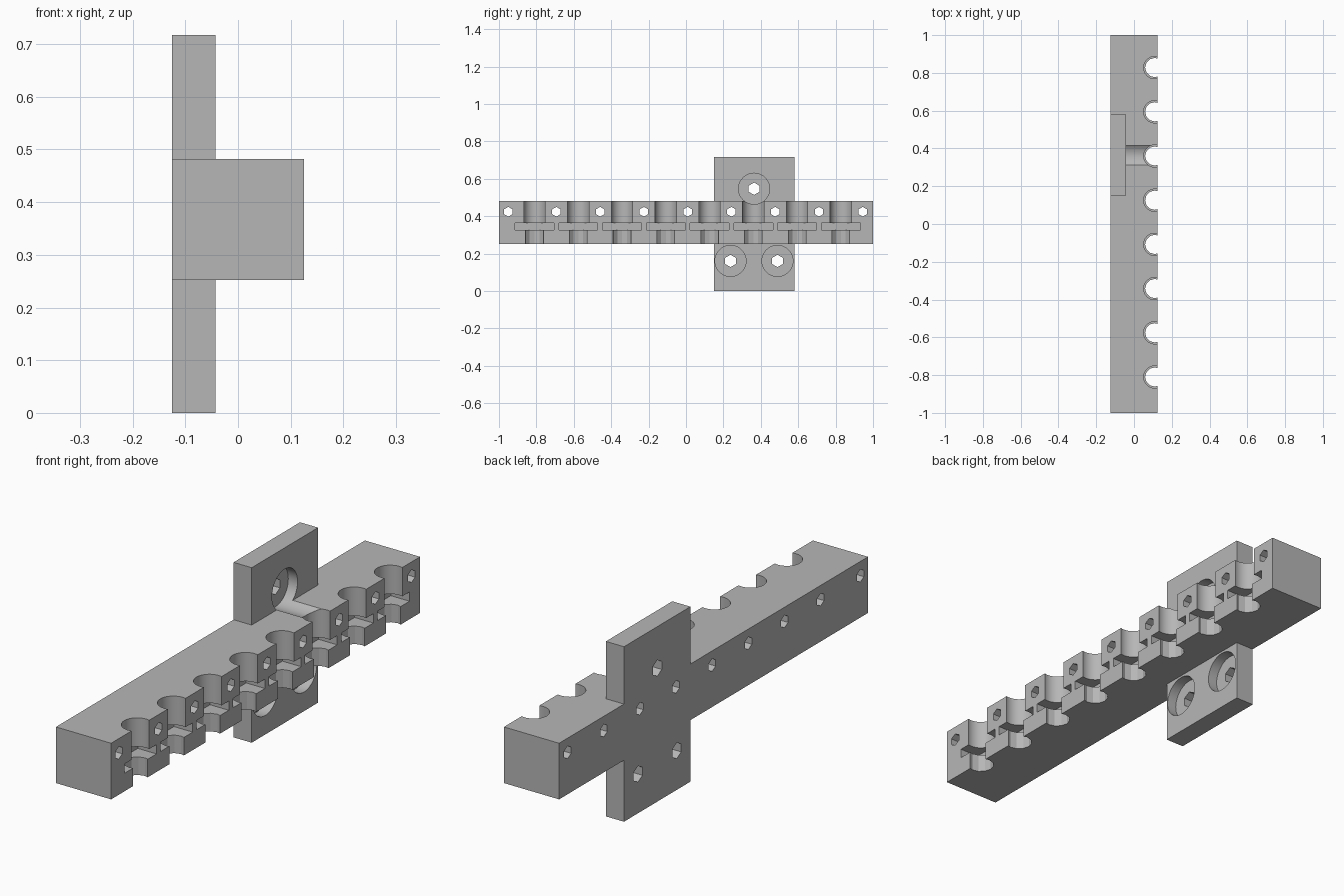
import bpy, bmesh, math
from mathutils import Matrix, Vector

cube = bpy.data.objects.get("Cube")
if cube:
    bpy.data.objects.remove(cube, do_unlink=True)

grey = bpy.data.materials.new("plain grey")
grey.use_nodes = True
grey.diffuse_color = (0.47, 0.47, 0.47, 1)
grey.node_tree.nodes["Principled BSDF"].inputs["Base Color"].default_value = (0.47, 0.47, 0.47, 1)


def box(bm, lo, hi):
    lo, hi = Vector(lo), Vector(hi)
    mat = Matrix.Translation((lo + hi) / 2) @ Matrix.Diagonal((*(hi - lo), 1))
    bmesh.ops.create_cube(bm, size=1, matrix=mat)


def cylinder(bm, centre, radius, length, sides, along_x=False):
    turn = Matrix.Identity(4)
    if along_x:
        turn = Matrix.Rotation(math.pi / 2, 4, "X") @ Matrix.Rotation(math.pi / 2, 4, "Y")
    bmesh.ops.create_cone(bm, cap_ends=True, segments=sides, radius1=radius, radius2=radius,
                          depth=length, matrix=Matrix.Translation(centre) @ turn)


def finish(bm, name):
    mesh = bpy.data.meshes.new(name)
    bm.to_mesh(mesh)
    bm.free()
    mesh.materials.append(grey)
    obj = bpy.data.objects.new(name, mesh)
    bpy.context.collection.objects.link(obj)
    return obj


def combine(target, tool, operation):
    tool.hide_render = True
    mod = target.modifiers.new(tool.name, "BOOLEAN")
    mod.operation, mod.object, mod.solver = operation, tool, "EXACT"
    bpy.context.view_layer.objects.active = target
    bpy.ops.object.modifier_apply(modifier=mod.name)
    bpy.data.objects.remove(tool, do_unlink=True)


# Long bar joined to the upright mounting plate
bm = bmesh.new()
box(bm, (-0.125, -1, 0.252), (0.125, 1, 0.482))
bar = finish(bm, "holder_bar")
bm = bmesh.new()
box(bm, (-0.125, 0.15, 0), (-0.043, 0.58, 0.717))
combine(bar, finish(bm, "mounting_plate"), "UNION")

# Row of sockets: round top, wide flat slot, narrower faceted bottom
pitch = 0.234
sockets = [-0.81 + pitch * i for i in range(8)]
tops, slots, bottoms = bmesh.new(), bmesh.new(), bmesh.new()
for y in sockets:
    cylinder(tops, (0.11, y, 0.445), 0.059, 0.2, 40)
    box(slots, (0.04, y - 0.104, 0.326), (0.2, y + 0.104, 0.364))
    cylinder(bottoms, (0.11, y, 0.245), 0.051, 0.2, 12)
combine(bar, finish(tops, "socket_top_cutter"), "DIFFERENCE")
combine(bar, finish(slots, "slot_cutter"), "DIFFERENCE")
combine(bar, finish(bottoms, "socket_bottom_cutter"), "DIFFERENCE")

# Small six-sided holes between the sockets
bm = bmesh.new()
for y in [-0.95] + [s + pitch / 2 for s in sockets]:
    cylinder(bm, (0, y, 0.424), 0.026, 0.6, 6, along_x=True)
combine(bar, finish(bm, "small_hole_cutter"), "DIFFERENCE")

# Counterbored bolt holes in the plate; the upper one grooves the bar
bores, holes = bmesh.new(), bmesh.new()
for y, z in ((0.364, 0.547), (0.238, 0.161), (0.489, 0.161)):
    cylinder(bores, (0.115, y, z), 0.083, 0.4, 40, along_x=True)
    cylinder(holes, (-0.1, y, z), 0.033, 0.2, 6, along_x=True)
combine(bar, finish(bores, "counterbore_cutter"), "DIFFERENCE")
combine(bar, finish(holes, "bolt_hole_cutter"), "DIFFERENCE")

# Smooth the round walls, keep the facets and edges sharp
bpy.ops.object.select_all(action="DESELECT")
bar.select_set(True)
bpy.context.view_layer.objects.active = bar
bpy.ops.object.shade_smooth_by_angle(angle=math.radians(25))
